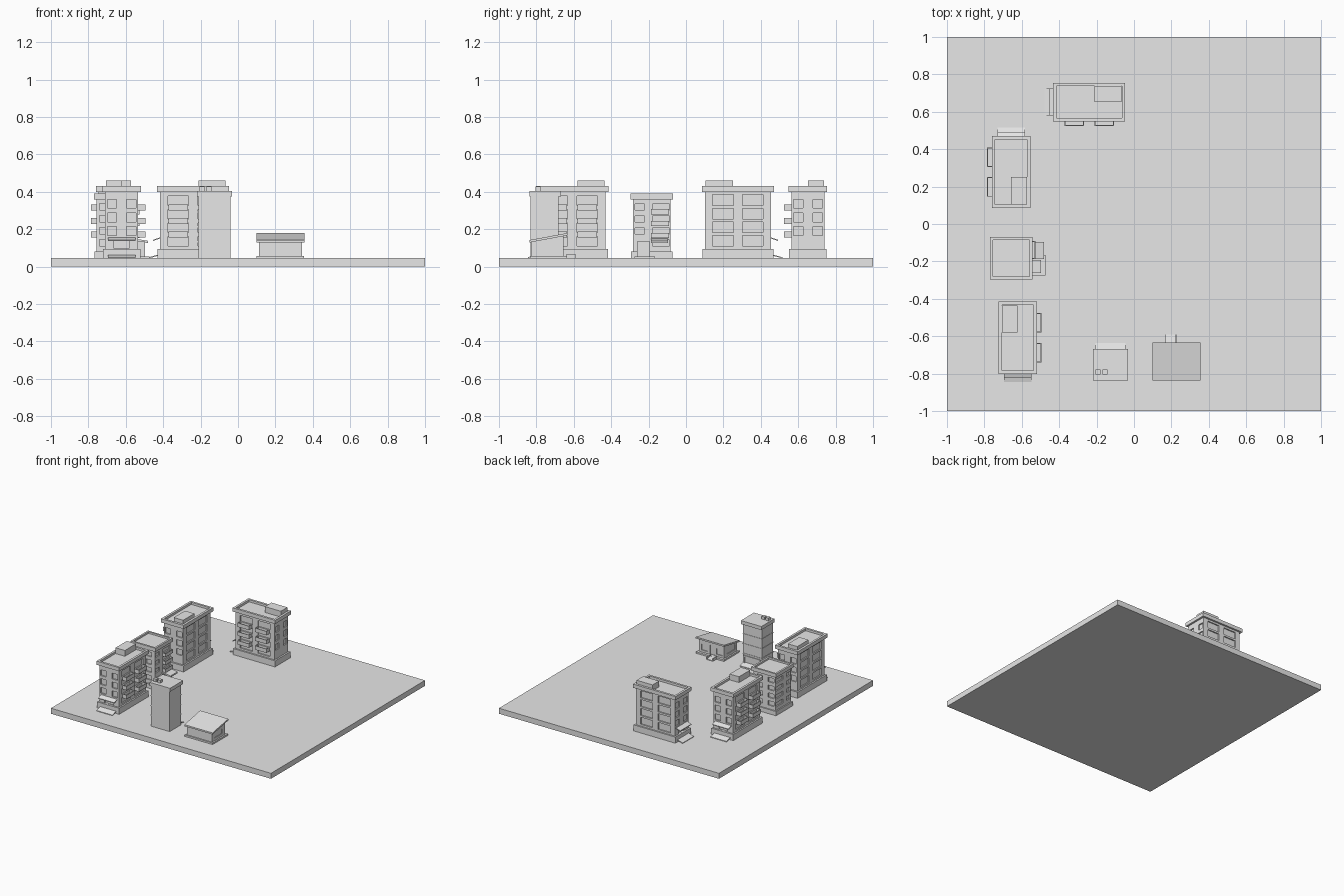
import bpy, bmesh
from math import radians
from mathutils import Matrix, Vector

cube = bpy.data.objects.get("Cube")
if cube:
    bpy.data.objects.remove(cube)

grey = bpy.data.materials.new("plain grey")
grey.use_nodes = True
grey.diffuse_color = (0.8, 0.8, 0.8, 1)
grey.node_tree.nodes["Principled BSDF"].inputs["Base Color"].default_value = (0.8, 0.8, 0.8, 1)

GROUND = 0.045


def place(x, y, turn=0):
    return Matrix.Translation((x, y, 0)) @ Matrix.Rotation(radians(turn), 4, "Z")


def boxes(name, spans, m=Matrix()):
    """One object of boxes, each given as (x0, x1, y0, y1, z0, z1)."""
    bm = bmesh.new()
    for x0, x1, y0, y1, z0, z1 in spans:
        size = Matrix.Diagonal((x1 - x0, y1 - y0, z1 - z0, 1))
        mid = Matrix.Translation(((x0 + x1) / 2, (y0 + y1) / 2, (z0 + z1) / 2))
        bmesh.ops.create_cube(bm, size=1, matrix=mid @ size)
    mesh = bpy.data.meshes.new(name)
    bm.to_mesh(mesh)
    bm.free()
    mesh.materials.append(grey)
    ob = bpy.data.objects.new(name, mesh)
    ob.matrix_world = m
    bpy.context.collection.objects.link(ob)
    return ob


def slope(name, x0, x1, y0, y1, z0, z1, thick, m=Matrix()):
    """Slab whose top runs from height z0 at y0 to z1 at y1."""
    ob = boxes(name, [(x0, x1, y0, y1, -thick, 0)], m)
    for v in ob.data.vertices:
        v.co.z += z0 if abs(v.co.y - y0) < 1e-5 else z1
    return ob


def recess(body, spans, m):
    """Cut window recesses into a wall block."""
    cutter = boxes("window_cutter", spans, m)
    cutter.hide_render = True
    mod = body.modifiers.new("windows", "BOOLEAN")
    mod.operation, mod.solver, mod.object = "DIFFERENCE", "EXACT", cutter
    bpy.context.view_layer.update()
    bpy.context.view_layer.objects.active = body
    bpy.ops.object.modifier_apply(modifier=mod.name)
    bpy.data.objects.remove(cutter)


def ring(hx, hy, t, z0, z1):
    return [(-hx, hx, -hy, -hy + t, z0, z1), (-hx, hx, hy - t, hy, z0, z1),
            (-hx, -hx + t, -hy + t, hy - t, z0, z1), (hx - t, hx, -hy + t, hy - t, z0, z1)]


def balcony(x0, x1, y0, y1, z, h, t=0.005):
    """Floor and three low walls, open towards y1."""
    return [(x0, x1, y0, y1, z, z + t), (x0, x1, y0, y0 + t, z + t, z + h),
            (x0, x0 + t, y0 + t, y1, z + t, z + h), (x1 - t, x1, y0 + t, y1, z + t, z + h)]


def apartment(tag, m):
    bx, by, d = 0.177, 0.088, 0.01
    boxes(tag + "_plinth", [(-0.19, 0.19, -0.1, 0.1, GROUND, 0.095)], m)
    walls = boxes(tag + "_walls", [(-bx, bx, -by, by, 0.08, 0.408)], m)
    cuts, balconies = [], []
    for floor in range(4):
        z = 0.11 + floor * 0.0725
        for c in (-0.08, 0.08):
            cuts.append((c - 0.055, c + 0.055, by - d, by + d, z, z + 0.057))
            cuts.append((c - 0.055, c + 0.055, -by - d, -by + d, z, z + 0.05))
            if floor:
                b = 0.155 + (floor - 1) * 0.0725
                balconies += balcony(c - 0.052, c + 0.052, -0.128, -by, b, 0.032)
        if floor:
            for c in (-0.052, 0.052):
                for s in (-1, 1):
                    cuts.append((s * bx - d, s * bx + d, c - 0.025, c + 0.025, z - 0.015, z + 0.032))
    cuts.append((-bx - d, -bx + d, -0.04, 0.04, 0.096, 0.14))
    recess(walls, cuts, m)
    boxes(tag + "_balconies", balconies, m)
    boxes(tag + "_parapet", ring(0.193, 0.103, 0.018, 0.4, 0.43), m)
    boxes(tag + "_roof", [(-0.18, 0.18, -0.09, 0.09, 0.4, 0.412)], m)
    boxes(tag + "_stair_housing", [(0.028, 0.173, 0.0, 0.085, 0.41, 0.46)], m)
    # entrance on the short side
    e = m @ Matrix.Rotation(radians(90), 4, "Z")
    slope(tag + "_canopy", -0.073, 0.073, 0.175, 0.215, 0.157, 0.143, 0.006, e)
    slope(tag + "_entrance_ramp", -0.073, 0.073, 0.18, 0.238, 0.066, 0.05, 0.006, e)


def small_block(m):
    h, d = 0.1, 0.01
    boxes("block_plinth", [(-0.11, 0.11, -0.11, 0.11, GROUND, 0.08)], m)
    walls = boxes("block_walls", [(-h, h, -h, h, 0.07, 0.368)], m)
    cuts, balconies = [], []
    for floor in range(4):
        z = 0.11 + floor * 0.064
        for c in (-0.065, 0.05):
            w = 0.025 if c < 0 else 0.045
            if floor or c > 0:
                cuts.append((h - d, h + d, c - w, c + w, z, z + 0.032))
            cuts.append((-h - d, -h + d, c - w, c + w, z, z + 0.032))
            for s in (-1, 1):
                x = c * 0.9
                cuts.append((x - 0.026, x + 0.026, s * h - d, s * h + d, z, z + 0.036))
        if floor:
            balconies += balcony(-0.003, 0.093, -0.13, -h, z - 0.022, 0.028)
    recess(walls, cuts, m)
    boxes("block_balconies", balconies, m @ Matrix.Rotation(radians(90), 4, "Z"))
    boxes("block_parapet", ring(0.113, 0.113, 0.015, 0.36, 0.39), m)
    boxes("block_roof", [(-0.105, 0.105, -0.105, 0.105, 0.36, 0.376)], m)
    # porch
    boxes("block_porch", [(0.09, 0.16, -0.08, -0.01, GROUND, 0.135)], m)
    boxes("block_porch_step", [(0.09, 0.185, -0.093, 0.017, GROUND, 0.054)], m)
    slope("block_porch_roof", -0.005, 0.088, -0.175, -0.09, 0.138, 0.152, 0.012,
          m @ Matrix.Rotation(radians(90), 4, "Z"))


# ground slab
boxes("ground", [(-1, 1, -1, 1, 0, GROUND)])

# apartment buildings
apartment("back_building", place(-0.24, 0.652))
apartment("side_building", place(-0.657, 0.278, -90))
apartment("front_building", place(-0.622, -0.608, 90))
small_block(place(-0.657, -0.183))

# tower
t = place(-0.125, -0.757)
boxes("tower_body", [(-0.086, 0.086, -0.074, 0.074, GROUND, 0.38)], t)
boxes("tower_roof", [(-0.093, 0.093, -0.08, 0.09, 0.376, 0.405)], t)
boxes("tower_bands", [(-0.089, 0.086, -0.074, 0.077, z, z + 0.006) for z in (0.13, 0.21, 0.29)], t)
boxes("tower_vents", [(x, x + 0.025, 0 - 0.048, -0.02, 0.4, 0.428) for x in (-0.08, -0.043)], t)
boxes("tower_door_frame", [(-0.075, -0.065, 0.07, 0.08, GROUND, 0.12), (0.065, 0.075, 0.07, 0.08, GROUND, 0.12),
                           (-0.075, 0.075, 0.07, 0.08, 0.11, 0.12)], t)
slope("tower_ramp", -0.08, 0.08, 0.07, 0.122, 0.064, 0.05, 0.006, t)

# shed with a single-pitch roof
s = place(0.227, -0.735)
boxes("shed_floor", [(-0.127, 0.127, -0.1, 0.1, GROUND, 0.058)], s)
shed = slope("shed_walls", -0.115, 0.115, -0.09, 0.08, 0.135, 0.165, 0.08, s)
for v in shed.data.vertices:
    if v.co.z < 0.1:
        v.co.z = 0.055
recess(shed, [(x, x + 0.055, 0.073, 0.09, 0.075, 0.125) for x in (-0.1, 0.035)]
       + [(-0.038, 0.012, 0.073, 0.09, 0.059, 0.135)]
       + [(k * 0.115 - 0.005, k * 0.115 + 0.005, -0.06, 0.04, 0.08, 0.12) for k in (-1, 1)], s)
slope("shed_roof", -0.128, 0.128, -0.102, 0.102, 0.142, 0.18, 0.013, s)
slope("shed_ramp", -0.055, -0.005, 0.095, 0.145, 0.058, 0.05, 0.005, s)
boxes("shed_rails", [(x, x + 0.004, 0.095, 0.145, GROUND, 0.068) for x in (-0.059, -0.005)], s)
